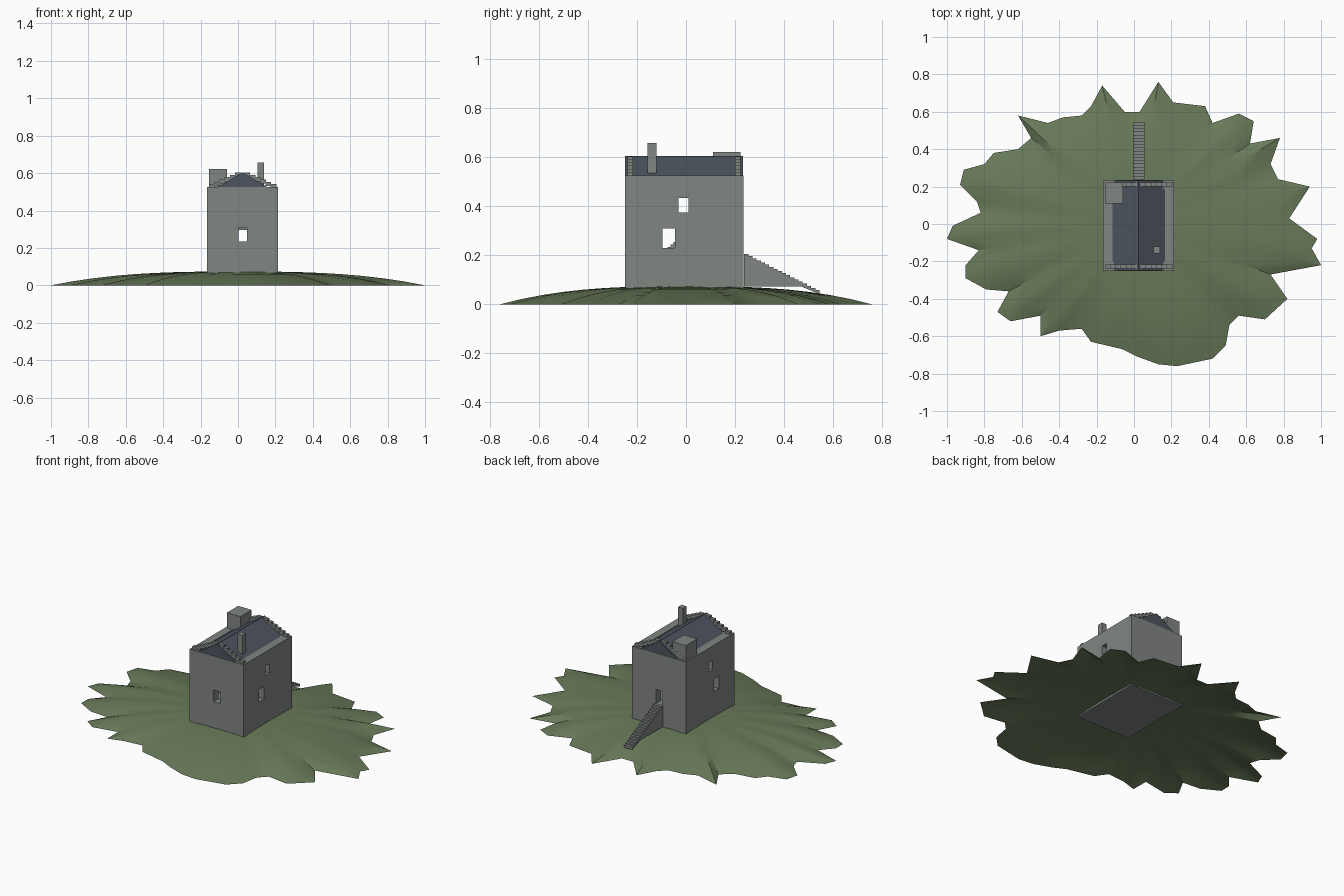
import bpy, bmesh

cube = bpy.data.objects.get("Cube")
if cube:
    bpy.data.objects.remove(cube, do_unlink=True)


def material(name, rgb):
    m = bpy.data.materials.new(name)
    m.use_nodes = True
    m.diffuse_color = (*rgb, 1)
    m.node_tree.nodes["Principled BSDF"].inputs["Base Color"].default_value = (*rgb, 1)
    return m


STONE = material("grey stone", (0.22, 0.24, 0.225))
SLATE = material("blue slate", (0.075, 0.09, 0.115))
GRASS = material("grass green", (0.14, 0.195, 0.1))


def finish(name, bm, mat):
    mesh = bpy.data.meshes.new(name)
    bm.to_mesh(mesh)
    bm.free()
    obj = bpy.data.objects.new(name, mesh)
    bpy.context.collection.objects.link(obj)
    if mat:
        mesh.materials.append(mat)
    return obj


def add_box(bm, xs, ys, zs):
    verts = bmesh.ops.create_cube(bm, size=1)["verts"]
    for v in verts:
        for axis, (lo, hi) in enumerate((xs, ys, zs)):
            v.co[axis] = hi if v.co[axis] > 0 else lo


def box(name, xs, ys, zs, mat=None):
    bm = bmesh.new()
    add_box(bm, xs, ys, zs)
    return finish(name, bm, mat)


def prism(name, points, offset, mat):
    """Extrude a closed 3D outline along an offset."""
    bm = bmesh.new()
    face = bm.faces.new([bm.verts.new(p) for p in points])
    new = bmesh.ops.extrude_face_region(bm, geom=[face])["geom"]
    bmesh.ops.translate(bm, vec=offset, verts=[g for g in new if isinstance(g, bmesh.types.BMVert)])
    bmesh.ops.recalc_face_normals(bm, faces=bm.faces)
    return finish(name, bm, mat)


# Grassy mound: jagged outline in hundredths, scaled inwards ring by ring
OUTLINE = [
    (94, 20), (83, 3), (98, -8), (95, -13), (100, -22), (73, -27), (82, -40), (70, -51),
    (56, -49), (51, -54), (49, -65), (42, -72), (23, -76), (13, -75), (2, -71), (-6, -67),
    (-23, -63), (-28, -56), (-40, -57), (-50, -60), (-50, -49), (-66, -52), (-73, -47),
    (-67, -36), (-79, -35), (-90, -29), (-90, -22), (-83, -14), (-100, -8), (-97, -1),
    (-82, 6), (-84, 12), (-93, 21), (-91, 29), (-80, 32), (-75, 38), (-62, 40), (-55, 46),
    (-62, 58), (-46, 54), (-38, 57), (-28, 58), (-23, 63), (-17, 74), (-5, 60), (3, 60),
    (13, 76), (21, 65), (38, 63), (42, 54), (56, 59), (64, 55), (62, 43), (78, 46),
    (73, 32), (77, 24)]
bm = bmesh.new()
RINGS = 9
HEIGHT = 0.074
rings = []
for i in range(1, RINGS + 1):
    t = i / RINGS
    z = HEIGHT * (1 - t ** 2.8)
    rings.append([bm.verts.new((x * t / 100, y * t / 100, z)) for x, y in reversed(OUTLINE)])
top = bm.verts.new((0, 0, HEIGHT))
count = len(OUTLINE)
for j in range(count):
    k = (j + 1) % count
    bm.faces.new((top, rings[0][j], rings[0][k]))
    for inner, outer in zip(rings, rings[1:]):
        bm.faces.new((inner[j], outer[j], outer[k], inner[k]))
mound = finish("grass_mound", bm, GRASS)
bpy.ops.object.select_all(action="DESELECT")
mound.select_set(True)
bpy.context.view_layer.objects.active = mound
bpy.ops.object.shade_smooth_by_angle()

# Tower walls: hollow shell with window and door openings
X0, X1, Y0, Y1 = -0.165, 0.215, -0.25, 0.235
EAVES, WALL, MID = 0.525, 0.05, 0.025
tower = box("tower_walls", (X0, X1), (Y0, Y1), (0.06, EAVES), STONE)
bpy.context.view_layer.objects.active = tower
openings = [
    ((X0 + WALL, X1 - WALL), (Y0 + WALL, Y1 - WALL), (0.08, 0.6)),
    ((0.002, 0.047), (-0.3, -0.1), (0.235, 0.31)),
    ((0.002, 0.047), (0.1, 0.3), (0.205, 0.295)),
    ((-0.3, 0.3), (-0.095, -0.045), (0.23, 0.31)),
    ((-0.3, 0.3), (-0.03, 0.01), (0.375, 0.435))]
for dims in openings:
    cutter = box("opening_cutter", *dims)
    cutter.hide_render = True
    mod = tower.modifiers.new("opening", "BOOLEAN")
    mod.operation = "DIFFERENCE"
    mod.solver = "EXACT"
    mod.object = cutter
    bpy.ops.object.modifier_apply(modifier=mod.name)
    bpy.data.objects.remove(cutter, do_unlink=True)

# Inner floor and stair
box("inner_floor", (X0 + WALL, X1 - WALL), (Y0 + WALL, Y1 - WALL), (0.185, 0.205), STONE)
bm = bmesh.new()
for i in range(7):
    y = -0.075 + 0.012 * i
    add_box(bm, (-0.11, -0.05), (y, y + 0.012), (0.205, 0.235 + 0.01 * i))
finish("inner_stair", bm, STONE)

# Slate gable roof
RIDGE, HALF = 0.605, 0.14
prism("slate_roof",
      [(MID - HALF, Y0 + 0.002, EAVES - 0.005), (MID + HALF, Y0 + 0.002, EAVES - 0.005),
       (MID, Y0 + 0.002, RIDGE)],
      (0, Y1 - Y0 - 0.004, 0), SLATE)

# Crow-step stones along both gables
bm = bmesh.new()
STEPS = 6
for y in (Y0 + 0.012, Y1 - 0.034):
    for side in (-1, 1):
        for i in range(STEPS):
            far = MID + side * (0.18 - 0.028 * i)
            near = far - side * 0.03
            z = 0.541 + 0.0125 * i
            add_box(bm, sorted((far, near)), (y, y + 0.022), (z - 0.022, z))
finish("gable_step_stones", bm, STONE)

# Chimneys
box("broad_chimney", (-0.155, -0.06), (0.11, 0.222), (0.52, 0.622), STONE)
box("slim_chimney", (0.105, 0.14), (-0.157, -0.12), (0.53, 0.658), STONE)

# Outside stair up to the back door
TREADS = 18
START, END, HIGH, LOW = 0.237, 0.545, 0.205, 0.05
run = (END - START) / TREADS
rise = (HIGH - LOW) / TREADS
profile = [(START, 0.073)]
for i in range(TREADS):
    z = HIGH - rise * i
    profile += [(START + run * i, z), (START + run * (i + 1), z)]
profile += [(END, 0.042), (0.47, 0.073)]
prism("outside_stair", [(-0.005, y, z) for y, z in profile], (0.06, 0, 0), STONE)
